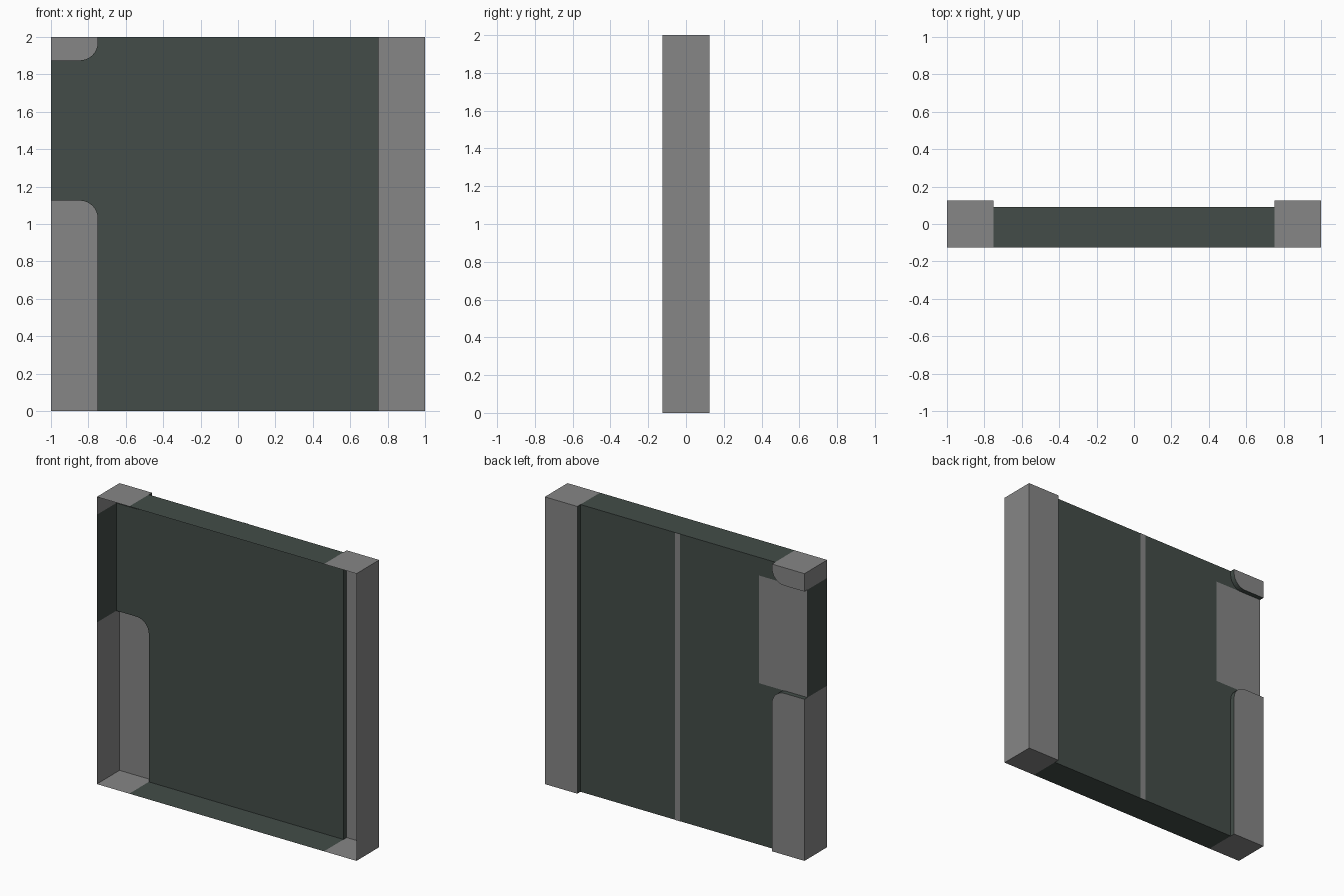
import bpy, bmesh, math

if "Cube" in bpy.data.objects:
    bpy.data.objects.remove(bpy.data.objects["Cube"])

FRONT, RECESS, BACK = -0.125, 0.09, 0.125   # open front, panel depth, post depth
R = 0.095                                   # rounded post corners
GAP_LOW, GAP_HIGH = 1.125, 1.875            # notch in the left post


def material(name, color):
    m = bpy.data.materials.new(name)
    m.diffuse_color = (*color, 1)
    m.use_nodes = True
    m.node_tree.nodes["Principled BSDF"].inputs["Base Color"].default_value = m.diffuse_color
    return m


GREY = material("grey", (0.24, 0.24, 0.24))
DARK = material("dark green", (0.056, 0.073, 0.065))


def arc(cx, cz, start, steps=8):
    angles = [math.radians(start + 90 * i / steps) for i in range(steps + 1)]
    return [(cx + R * math.cos(a), cz + R * math.sin(a)) for a in angles]


def on_rim(a, b):
    same_side = abs(a[0] - b[0]) < 1e-5 and abs(abs(a[0]) - 1) < 1e-5
    same_end = abs(a[1] - b[1]) < 1e-5 and abs(abs(a[1] - 1) - 1) < 1e-5
    return same_side or same_end


def shell(name, outline, depth, mat, walls=True):
    """Back face from an (x, z) outline, with rim walls and dark step walls."""
    bm = bmesh.new()

    def face(points, index):
        bm.faces.new([bm.verts.new(p) for p in points]).material_index = index

    face([(x, depth, z) for x, z in reversed(outline)], 0)
    for a, b in zip(outline, outline[1:] + outline[:1]):
        rim = on_rim(a, b)
        if not walls or (not rim and depth != BACK):
            continue
        y = FRONT if rim else RECESS
        face([(a[0], y, a[1]), (a[0], depth, a[1]),
              (b[0], depth, b[1]), (b[0], y, b[1])], 0 if rim else 1)
    bmesh.ops.remove_doubles(bm, verts=bm.verts, dist=1e-5)
    mesh = bpy.data.meshes.new(name)
    bm.to_mesh(mesh)
    bm.free()
    mesh.materials.append(mat)
    mesh.materials.append(DARK)
    bpy.context.collection.objects.link(bpy.data.objects.new(name, mesh))


def rect(x0, x1, z0, z1):
    return [(x0, z0), (x1, z0), (x1, z1), (x0, z1)]


low_arc = arc(-0.75 - R, GAP_LOW - R, 0)
high_arc = arc(-0.75 - R, GAP_HIGH + R, 270)

# Posts
shell("right_post", rect(0.75, 1, 0, 2), BACK, GREY)
shell("lower_left_post", [(-1, 0), (-0.75, 0)] + low_arc + [(-1, GAP_LOW)], BACK, GREY)
shell("upper_left_post", [(-1, GAP_HIGH)] + high_arc + [(-0.75, 2), (-1, 2)], BACK, GREY)

# Recessed panel, reaching the left edge through the notch
shell("panel", rect(-0.75, 0.75, 0, 2) + high_arc[::-1]
      + [(-1, GAP_HIGH), (-1, GAP_LOW)] + low_arc[::-1], RECESS, DARK)

# Thin grey plates on the back of the panel
shell("centre_stripe", rect(-0.02, 0.02, 0, 2), RECESS + 0.002, GREY, walls=False)
shell("notch_plate", rect(-1, -0.625, GAP_LOW, GAP_HIGH), RECESS + 0.002, GREY, walls=False)
